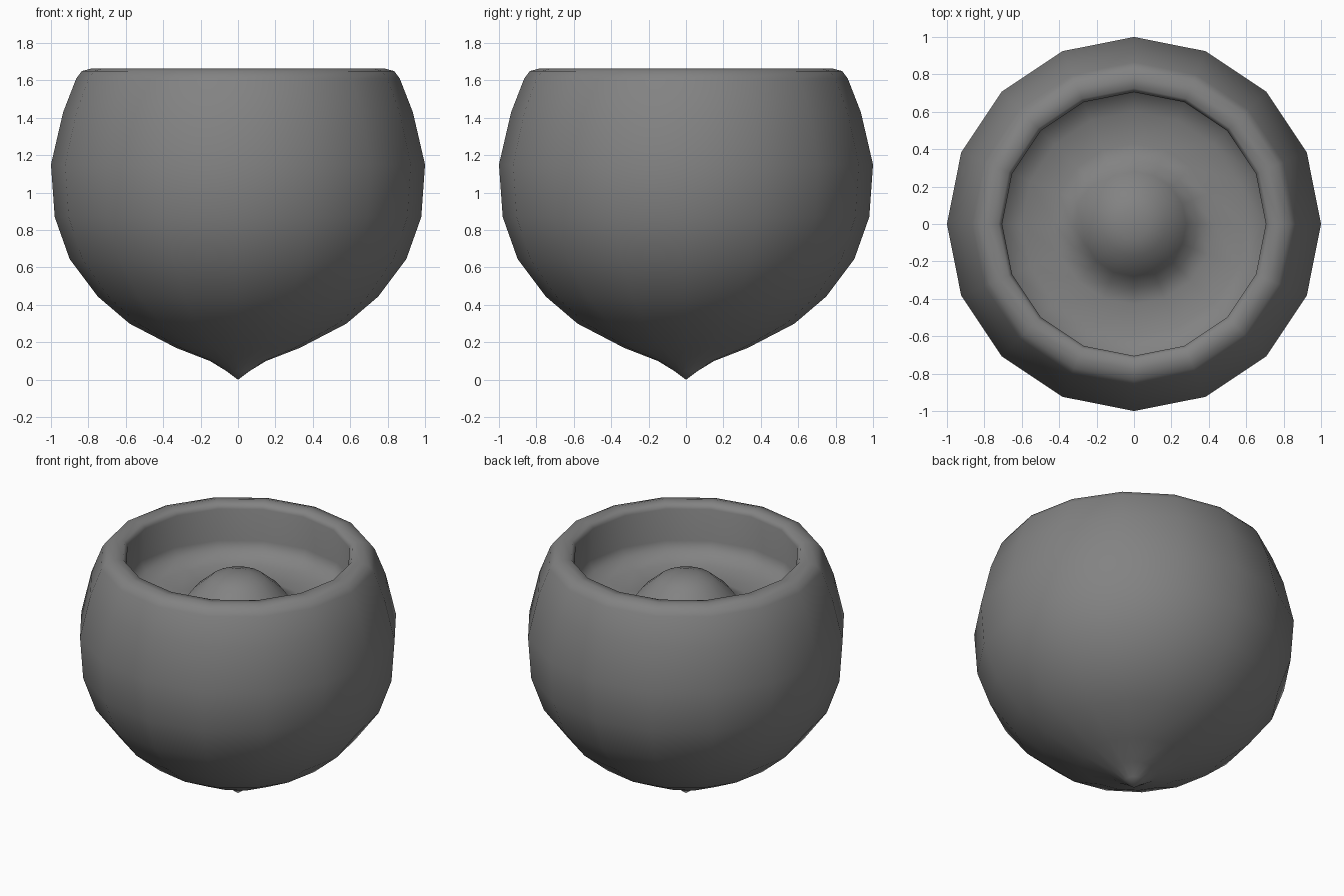
import bpy, bmesh, math

if "Cube" in bpy.data.objects:
    bpy.data.objects.remove(bpy.data.objects["Cube"])

SIDES = 16

grey = bpy.data.materials.new("mid grey")
grey.diffuse_color = (0.225, 0.225, 0.225, 1)
grey.use_nodes = True
grey.node_tree.nodes["Principled BSDF"].inputs["Base Color"].default_value = grey.diffuse_color


def lathe(name, profile, material):
    """Spin a (radius, height) profile around z; zero radii become poles."""
    bm = bmesh.new()
    rings = []
    for r, z in profile:
        n = SIDES if r else 1
        rings.append([bm.verts.new((r * math.cos(math.tau * i / SIDES),
                                    r * math.sin(math.tau * i / SIDES), z))
                      for i in range(n)])
    for a, b in zip(rings, rings[1:]):
        for i in range(SIDES):
            j = (i + 1) % SIDES
            quad = [a[i % len(a)], a[j % len(a)], b[j % len(b)], b[i % len(b)]]
            bm.faces.new(list(dict.fromkeys(quad)))
    bmesh.ops.recalc_face_normals(bm, faces=bm.faces)
    mesh = bpy.data.meshes.new(name)
    bm.to_mesh(mesh)
    bm.free()
    mesh.materials.append(material)
    mesh.shade_smooth()
    obj = bpy.data.objects.new(name, mesh)
    bpy.context.collection.objects.link(obj)
    return obj


# Outer shell, from the pointed tip up to the shoulder
shell = [(0, 0), (0.06, 0.045), (0.15, 0.1), (0.33, 0.17),
         (0.58, 0.3), (0.75, 0.445), (0.9, 0.645), (0.98, 0.87), (1, 1.15),
         (0.935, 1.43), (0.865, 1.61), (0.835, 1.65)]
# Rounded rim and the slightly undercut inner wall
rim = [(0.78, 1.665), (0.725, 1.66), (0.705, 1.63), (0.735, 1.4)]
# Recessed floor rising to a central dome
floor = [(0.7, 1.335), (0.6, 1.295), (0.43, 1.275), (0.34, 1.3),
         (0.28, 1.385), (0.17, 1.48), (0.08, 1.51), (0, 1.515)]

lathe("bowl", shell + rim + floor, grey)
